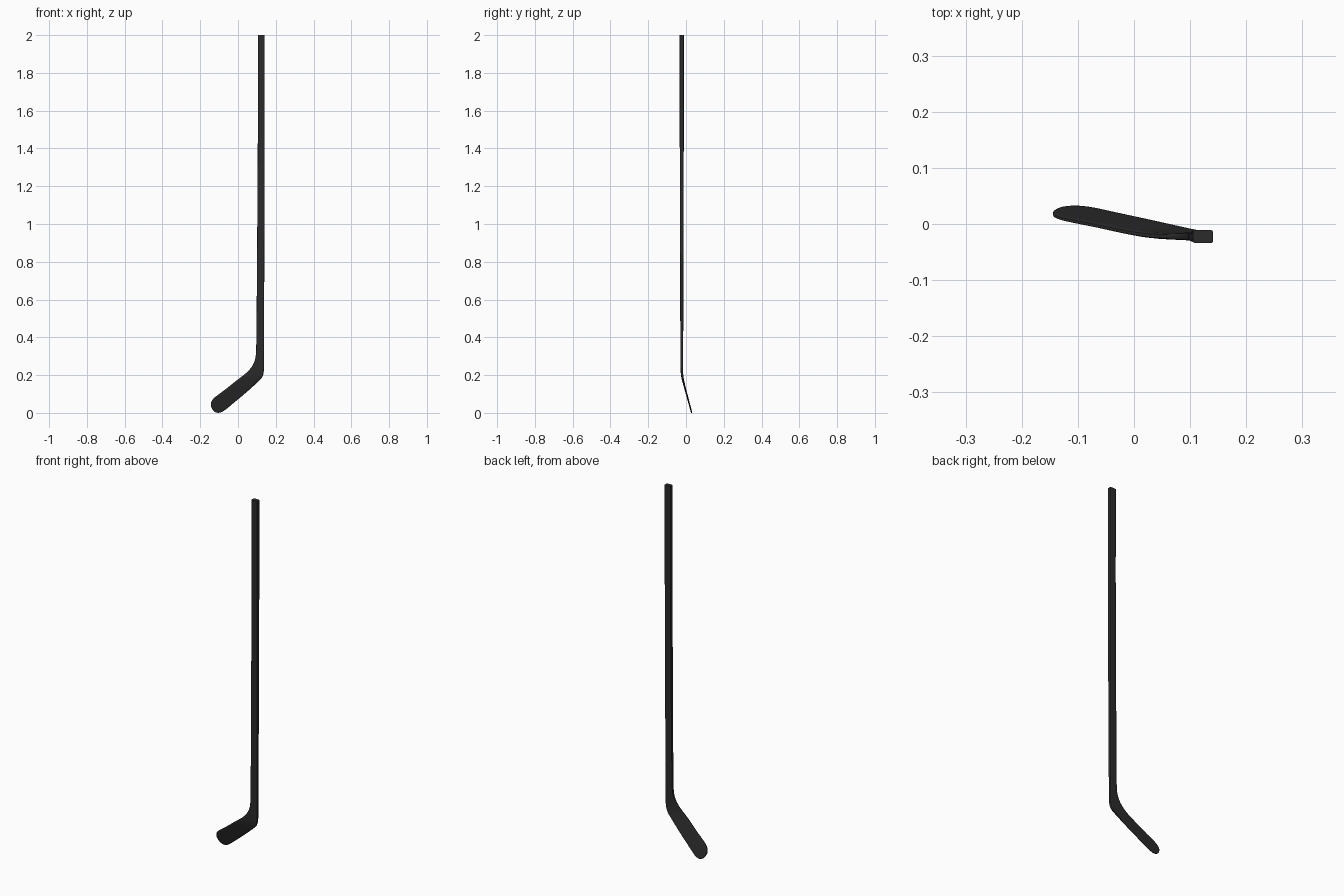
import bpy, bmesh, math

if "Cube" in bpy.data.objects:
    bpy.data.objects.remove(bpy.data.objects["Cube"])

# one flat colour for the whole stick
black = bpy.data.materials.new("charcoal black")
black.diffuse_color = (0.024, 0.024, 0.024, 1)
black.use_nodes = True
black.node_tree.nodes["Principled BSDF"].inputs["Base Color"].default_value = black.diffuse_color

# stations: inner edge x,z ; outer edge x,z ; half thickness
shaft = [
    (.105, 2.0, .141, 2.0, .0115),
    (.105, 1.5, .141, 1.5, .0108),
    (.102, 1.0, .140, 1.0, .0098),
    (.100, .70, .139, .70, .0088),
    (.098, .48, .138, .48, .0080),
]
blade = [
    (.097, .40, .138, .39, .0077),
    (.096, .335, .138, .31, .0073),
    (.092, .290, .138, .25, .0069),
    (.082, .260, .135, .210, .0065),
    (.065, .234, .124, .183, .0060),
    (.037, .206, .097, .156, .0053),
    (-.02, .162, .040, .105, .0045),
    (-.07, .122, -.02, .055, .0040),
    (-.108, .094, -.066, .017, .0038),
    (-.130, .076, -.088, .004, .0037),
    (-.142, .057, -.108, .0005, .0036),
    (-.144, .040, -.125, .007, .0034),
    (-.141, .030, -.135, .018, .0030),
]


def catmull(pts, n):
    """Smoothly subdivide the stations."""
    out = []
    for i in range(len(pts) - 1):
        p0, p1 = pts[max(i - 1, 0)], pts[i]
        p2, p3 = pts[i + 1], pts[min(i + 2, len(pts) - 1)]
        for k in range(n):
            t = k / n
            out.append(tuple(
                .5 * (2 * b + (c - a) * t + (2 * a - 5 * b + 4 * c - d) * t * t
                      + (3 * b - a - 3 * c + d) * t ** 3)
                for a, b, c, d in zip(p0, p1, p2, p3)))
    return out + [pts[-1]]


def lean(z):
    """Depth of the centre surface: straight shaft, blade swept back."""
    t = .0525 - .27 * z
    return -.0225 + (t + math.sqrt(t * t + .005 ** 2)) / 2


# rounded rectangular cross-section (u across, v thickness)
side = [(1, .55), (.96, .86), (.84, 1), (.45, 1), (0, 1)]
half = side + [(-u, v) for u, v in reversed(side[:-1])]
section = half + [(u, -v) for u, v in reversed(half)]

# loft shaft and blade as one continuous body
bm = bmesh.new()
rings = []
for ax, az, bx, bz, h in shaft + catmull(blade, 4):
    ring = []
    for u, v in section:
        s = (u + 1) / 2
        z = az + (bz - az) * s
        ring.append(bm.verts.new((ax + (bx - ax) * s, lean(z) + v * h, max(z, 0))))
    rings.append(ring)
n = len(section)
for r0, r1 in zip(rings, rings[1:]):
    for i in range(n):
        j = (i + 1) % n
        bm.faces.new((r0[i], r0[j], r1[j], r1[i]))
bm.faces.new(rings[0])
bm.faces.new(rings[-1])
bmesh.ops.recalc_face_normals(bm, faces=bm.faces)

mesh = bpy.data.meshes.new("hockey_stick")
bm.to_mesh(mesh)
bm.free()
mesh.materials.append(black)
stick = bpy.data.objects.new("hockey_stick", mesh)
bpy.context.collection.objects.link(stick)
bpy.context.view_layer.objects.active = stick
stick.select_set(True)
bpy.ops.object.shade_smooth_by_angle(angle=math.radians(40))
